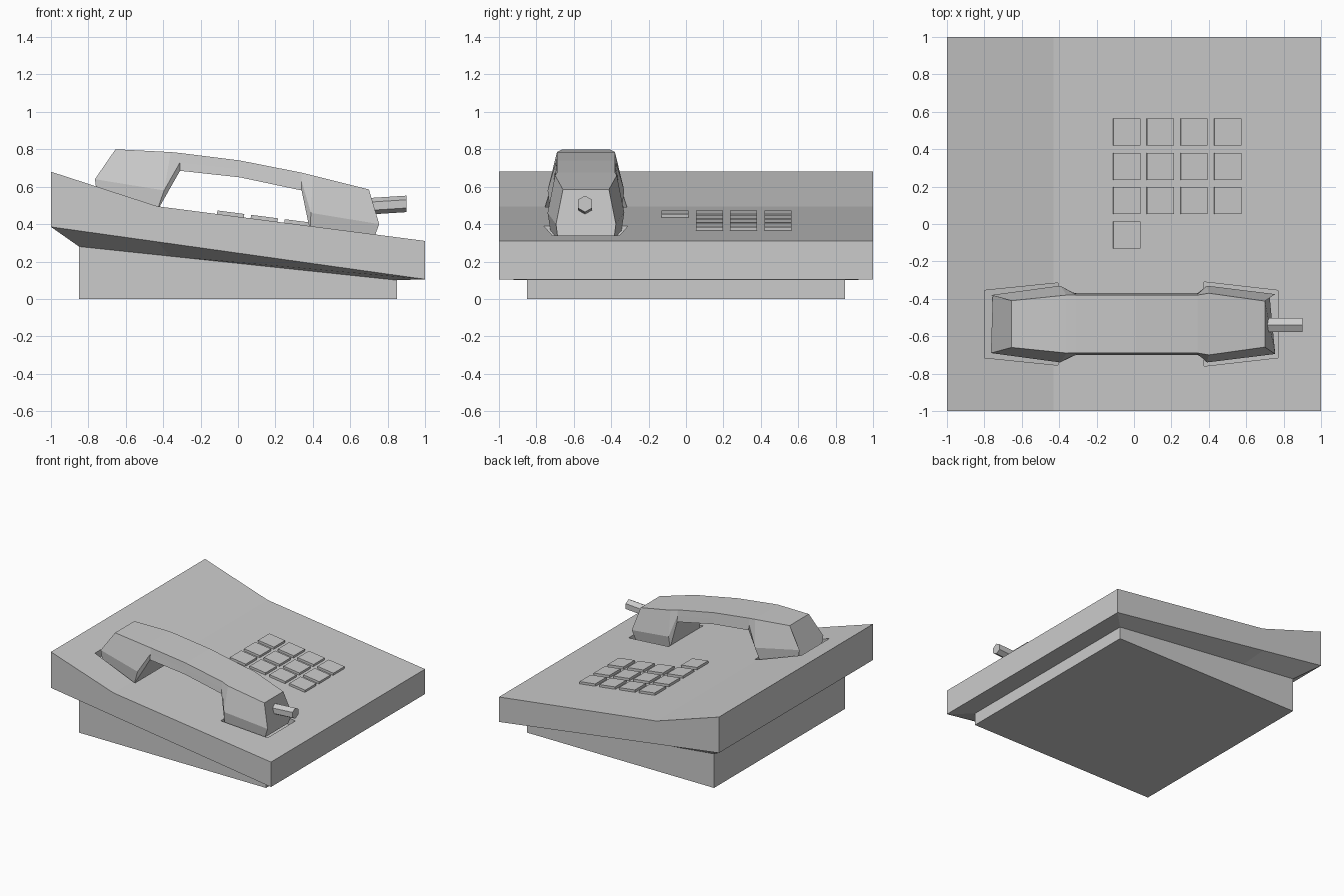
import bpy, bmesh, math
from mathutils import Matrix, Vector

if "Cube" in bpy.data.objects:
    bpy.data.objects.remove(bpy.data.objects["Cube"])

HY = -0.535          # centre line of the handset
SLOPE = -0.1294      # fall of the key deck


def deck_z(x):
    """Height of the sloping top at x."""
    return 0.495 + (x + 0.43) * (SLOPE if x > -0.43 else -0.3246)


def finish(bm, name):
    bmesh.ops.recalc_face_normals(bm, faces=bm.faces)
    me = bpy.data.meshes.new(name)
    bm.to_mesh(me)
    bm.free()
    ob = bpy.data.objects.new(name, me)
    bpy.context.collection.objects.link(ob)
    return ob


def loft(name, rings):
    """Skin closed rings of points and cap both ends."""
    bm = bmesh.new()
    loops = [[bm.verts.new(p) for p in r] for r in rings]
    n = len(loops[0])
    for a, b in zip(loops, loops[1:]):
        for i in range(n):
            j = (i + 1) % n
            bm.faces.new((a[i], a[j], b[j], b[i]))
    bm.faces.new(loops[0])
    bm.faces.new(loops[-1])
    return finish(bm, name)


# Body: plinth, bevelled underside, slab, bent top (each ring has a bend point)
def body_ring(s, z_left, z_right, z_mid=None):
    xm = -0.43 * s
    if z_mid is None:
        z_mid = z_left + (z_right - z_left) * (xm + s) / (2 * s)
    pts = [(-s, z_left), (xm, z_mid), (s, z_right)]
    return [(x, -s, z) for x, z in pts] + [(x, s, z) for x, z in reversed(pts)]


bm = bmesh.new()
rings = [body_ring(0.85, 0, 0), body_ring(0.85, 0.28, 0.10),
         body_ring(1, 0.385, 0.105), body_ring(1, 0.68, 0.31, 0.495)]
loops = [[bm.verts.new(p) for p in r] for r in rings]
for a, b in zip(loops, loops[1:]):
    for i in range(6):
        j = (i + 1) % 6
        bm.faces.new((a[i], a[j], b[j], b[i]))
bm.faces.new(loops[0])
t = loops[-1]
bm.faces.new((t[0], t[1], t[4], t[5]))
bm.faces.new((t[1], t[2], t[3], t[4]))
body = finish(bm, "phone_body")

# Two shallow cradle recesses cut into the top
for x0, w0, x1, w1 in [(-0.80, 0.18, -0.405, 0.22), (0.375, 0.225, 0.77, 0.18)]:
    plan = [(x0, -w0), (x1, -w1), (x1, w1), (x0, w0)]
    cutter = loft("cradle_cutter", [[(x, HY + y, deck_z(x) + dz) for x, y in plan]
                                    for dz in (-0.06, 0.1)])
    mod = body.modifiers.new("cradle", 'BOOLEAN')
    mod.operation = 'DIFFERENCE'
    mod.solver = 'EXACT'
    mod.object = cutter
    bpy.context.view_layer.objects.active = body
    bpy.ops.object.modifier_apply(modifier=mod.name)
    bpy.data.objects.remove(cutter)

# Handset: stations of (x, z, half width) at top, middle and bottom
stations = [
    ((-0.655, 0.80, 0.125), (-0.765, 0.64, 0.155), (-0.755, 0.565, 0.15)),
    ((-0.36, 0.785, 0.155), (-0.395, 0.58, 0.205), (-0.435, 0.465, 0.19)),
    ((-0.31, 0.78, 0.155), (-0.31, 0.73, 0.16), (-0.31, 0.685, 0.165)),
    ((0.01, 0.74, 0.155), (0.01, 0.695, 0.16), (0.01, 0.65, 0.165)),
    ((0.34, 0.675, 0.155), (0.34, 0.63, 0.16), (0.34, 0.58, 0.165)),
    ((0.40, 0.66, 0.165), (0.39, 0.46, 0.205), (0.385, 0.365, 0.19)),
    ((0.70, 0.585, 0.123), (0.755, 0.40, 0.16), (0.725, 0.32, 0.15)),
]
loft("handset", [[(x, HY - w, z) for x, z, w in s] +
                 [(x, HY + w, z) for x, z, w in reversed(s)] for s in stations])

# Hexagonal cord plug
cord = []
for x, z in ((0.68, 0.494), (0.90, 0.508)):
    cord.append([(x, HY - 0.005 + 0.044 * math.sin(k * math.pi / 3),
                  z + 0.044 * math.cos(k * math.pi / 3)) for k in range(6)])
loft("cord_plug", cord)

# Keypad: three rows of four keys plus one single key
bm = bmesh.new()
tilt = Matrix.Rotation(-math.atan(SLOPE), 4, 'Y')
for row in range(4):
    for col in range(4 if row else 1):
        x, y = -0.04 + 0.18 * col, -0.058 + 0.183 * row
        bmesh.ops.create_cube(bm, size=1, matrix=Matrix.Translation((x, y, deck_z(x) + 0.004))
                              @ tilt @ Matrix.Diagonal((0.145, 0.145, 0.03, 1)))
finish(bm, "keypad_keys")
